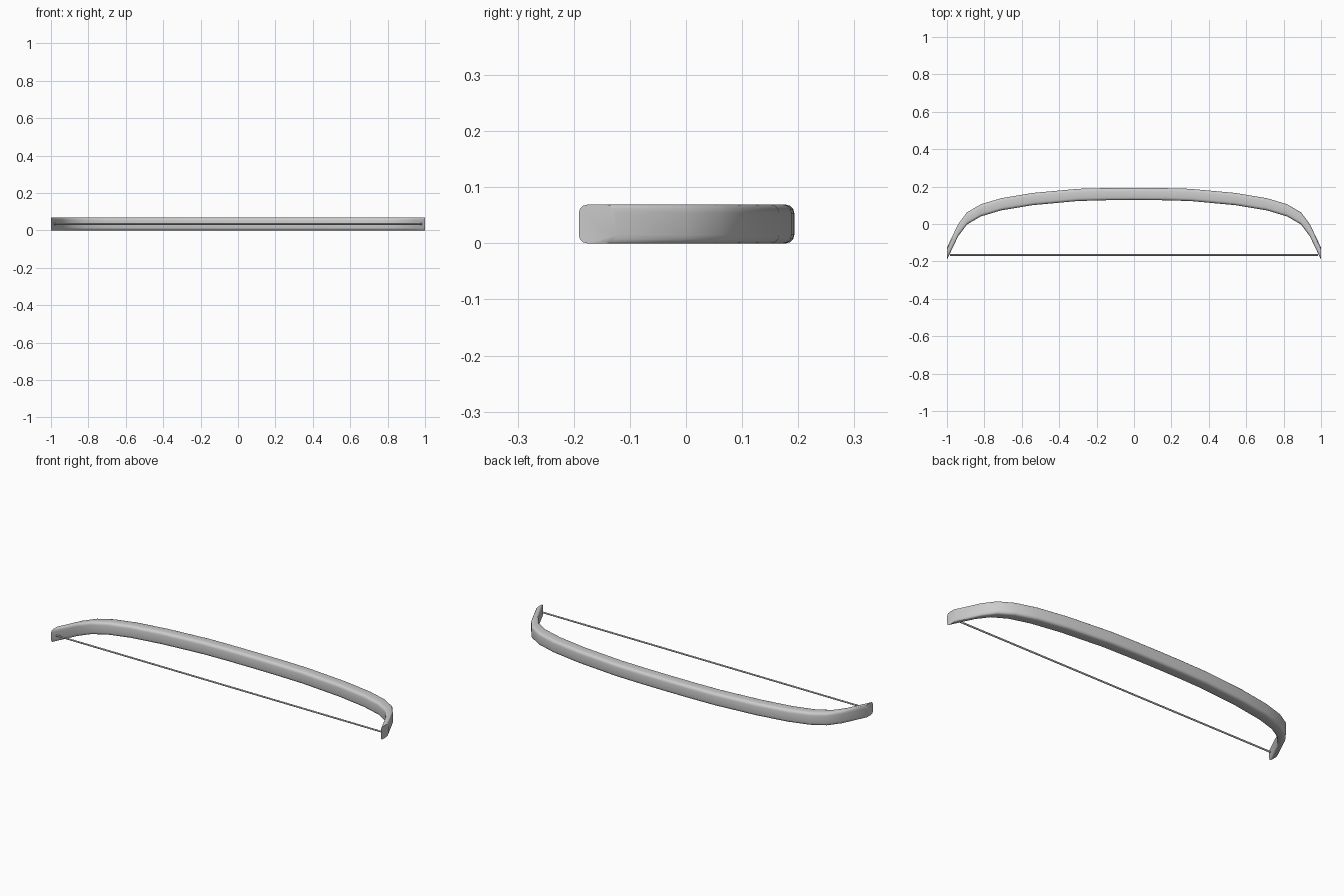
import bpy, bmesh, math

if "Cube" in bpy.data.objects:
    bpy.data.objects.remove(bpy.data.objects["Cube"])

H = 0.069      # limb height
T = 0.065      # limb thickness along y
R = 0.015      # corner radius


def make_object(name, bm):
    bmesh.ops.recalc_face_normals(bm, faces=bm.faces)
    mesh = bpy.data.meshes.new(name)
    bm.to_mesh(mesh)
    bm.free()
    obj = bpy.data.objects.new(name, mesh)
    bpy.context.collection.objects.link(obj)
    bpy.context.view_layer.objects.active = obj
    obj.select_set(True)
    bpy.ops.object.shade_smooth_by_angle(angle=math.radians(50))
    obj.select_set(False)
    return obj


def loft(name, rings):
    bm = bmesh.new()
    loops = [[bm.verts.new(p) for p in ring] for ring in rings]
    n = len(loops[0])
    for a, b in zip(loops, loops[1:]):
        for i in range(n):
            j = (i + 1) % n
            bm.faces.new((a[i], a[j], b[j], b[i]))
    bm.faces.new(loops[0])
    bm.faces.new(loops[-1])
    return make_object(name, bm)


# Rounded rectangular cross-section in (y, z), measured from the outer face
section = []
for cy, cz, start in ((-R, H - R, 0), (R - T, H - R, 90), (R - T, R, 180), (-R, R, 270)):
    for k in range(4):
        a = math.radians(start + 30 * k)
        section.append((cy + R * math.cos(a), cz + R * math.sin(a)))

# Bow limb: section carried along the outer curve, mirrored in x
half = [(0.15, 0.192), (0.30, 0.188), (0.54, 0.166), (0.71, 0.138),
        (0.82, 0.105), (0.893, 0.062), (0.94, 0.0), (1.0, -0.126)]
path = [(-x, y) for x, y in reversed(half)] + [(0.0, 0.193)] + half
loft("bow_limb", [[(x, y + dy, z) for dy, z in section] for x, y in path])

# Bow string: thin rod between the tips
angles = [math.tau * i / 8 for i in range(8)]
loft("bow_string", [[(x, -0.166 + 0.0045 * math.cos(a), H / 2 + 0.0045 * math.sin(a))
                     for a in angles] for x in (-0.985, 0.985)])
